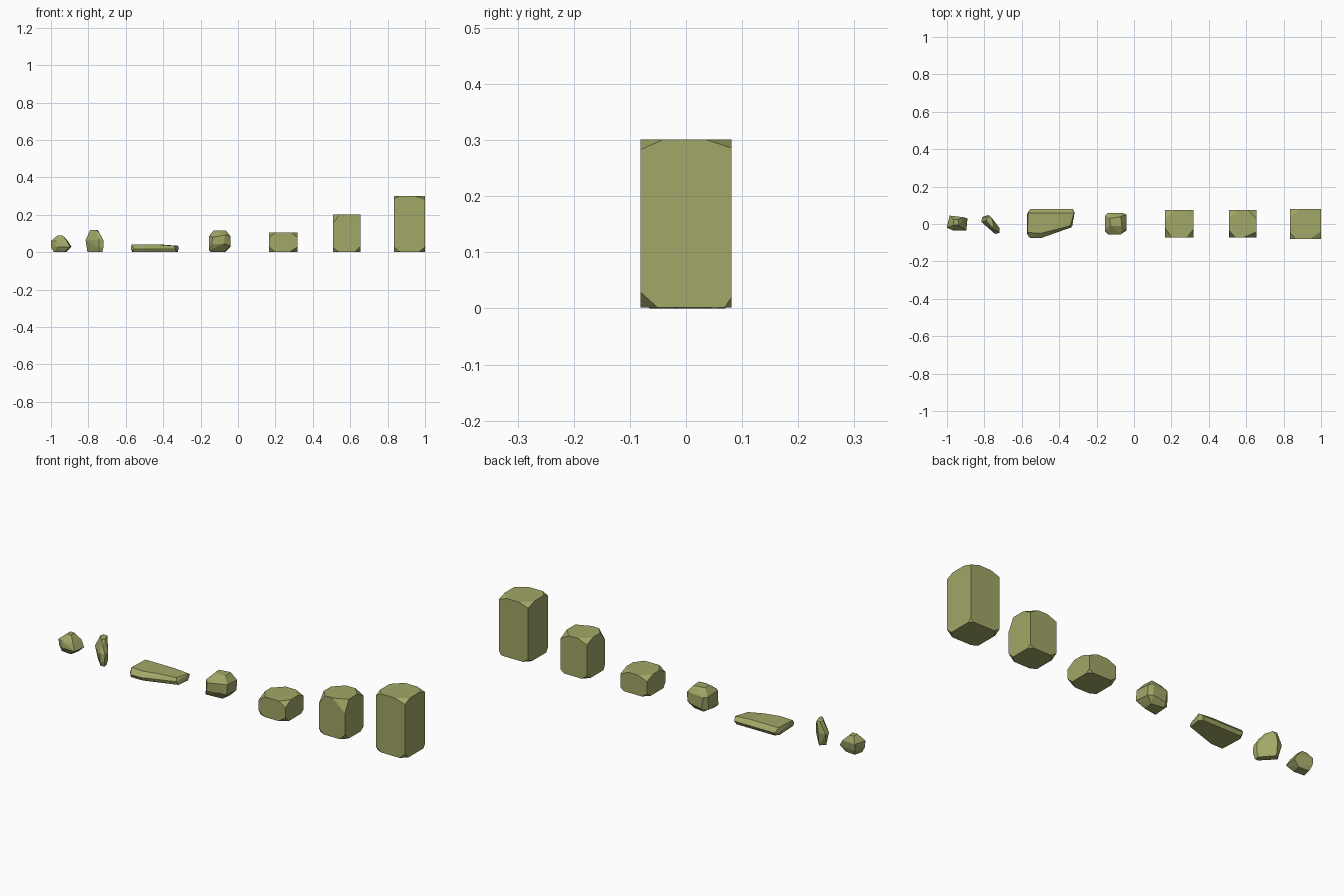
import bpy, bmesh, math

mat = bpy.data.materials.new("olive_stone")
mat.diffuse_color = (0.36, 0.385, 0.135, 1)


def hull(name, points):
    """Flat-faced convex stone around a handful of points."""
    bm = bmesh.new()
    for p in points:
        bm.verts.new(p)
    bmesh.ops.convex_hull(bm, input=bm.verts[:])
    loose = [v for v in bm.verts if not v.link_faces]
    bmesh.ops.delete(bm, geom=loose, context='VERTS')
    bmesh.ops.dissolve_limit(bm, angle_limit=math.radians(2),
                             verts=bm.verts[:], edges=bm.edges[:])
    bmesh.ops.recalc_face_normals(bm, faces=bm.faces[:])
    me = bpy.data.meshes.new(name)
    bm.to_mesh(me)
    bm.free()
    me.materials.append(mat)
    ob = bpy.data.objects.new(name, me)
    bpy.context.collection.objects.link(ob)
    return ob


def ring(z, outline):
    return [(x, y, z) for x, y in outline]


def block(name, lo, hi, cuts):
    """Box with each corner sliced off; cuts = (dx, dy, dz) per corner,
    front-left, front-right, back-left, back-right, bottom then top."""
    pts = []
    for i, cut in enumerate(cuts):
        side = (i & 1, i >> 1 & 1, i >> 2 & 1)
        corner = [hi[k] if side[k] else lo[k] for k in range(3)]
        for k in range(3):
            p = corner[:]
            p[k] += -cut[k] if side[k] else cut[k]
            pts.append(p)
    return hull(name, pts)


# Square-section blocks with chipped corners
block("low_block", (0.167, -0.072, 0.002), (0.318, 0.076, 0.105),
      [(.03, .015, .025), (.04, .03, .026), (.03, .03, .02), (.02, .02, .015),
       (.035, .05, .025), (.035, .045, .026), (.05, .05, .02), (.045, .05, .02)])
block("medium_block", (0.507, -0.072, 0.002), (0.655, 0.076, 0.202),
      [(.03, .015, .025), (.03, .03, .03), (.03, .03, .02), (.02, .02, .015),
       (.035, .04, .05), (.07, .03, .06), (.05, .05, .02), (.045, .05, .025)])
block("tall_block", (0.835, -0.081, 0.002), (1.0, 0.081, 0.301),
      [(.03, .015, .025), (.03, .03, .027), (.03, .03, .02), (.015, .012, .018),
       (.03, .035, .016), (.06, .04, .018), (.05, .05, .018), (.045, .046, .015)])

# Chunky boulder: one quad per side, corners between them
hull("boulder",
     ring(0, [(-.145, -.02), (-.075, -.015), (-.07, .035), (-.13, .045)])
     + ring(.116, [(-.125, -.01), (-.065, -.01), (-.07, .04), (-.13, .03)])
     + [(-.14, -.055, .04), (-.075, -.055, .045),
        (-.07, -.055, .092), (-.135, -.055, .08),
        (-.04, -.035, .035), (-.04, -.03, .085),
        (-.04, .05, .08), (-.04, .045, .03),
        (-.155, -.04, .01), (-.155, -.035, .085),
        (-.155, .045, .08), (-.155, .04, .015),
        (-.13, .06, .02), (-.06, .06, .03),
        (-.06, .06, .085), (-.14, .06, .08)])

# Flat slab
hull("flat_slab",
     ring(0, [(-.56, -.065), (-.495, -.065), (-.33, -.01), (-.322, .055),
              (-.335, .07), (-.55, .07), (-.565, .05)])
     + ring(.018, [(-.572, -.053), (-.556, -.075), (-.497, -.075),
                   (-.335, -.018), (-.318, .06), (-.328, .08),
                   (-.556, .08), (-.572, .053)])
     + ring(.04, [(-.57, -.045), (-.5, -.05), (-.42, -.03),
                  (-.4, .06), (-.565, .06)])
     + ring(.034, [(-.342, -.01), (-.32, .06)]))

# Thin upright stone, set diagonally
hull("upright_shard",
     ring(0, [(-.805, .018), (-.78, .04), (-.728, -.02),
              (-.726, -.042), (-.745, -.045)])
     + ring(.025, [(-.72, -.022), (-.72, -.048), (-.743, -.053)])
     + ring(.065, [(-.815, .01), (-.813, .037), (-.78, .048),
                   (-.72, -.02), (-.72, -.046), (-.743, -.053)])
     + ring(.1, [(-.795, .01), (-.775, .045), (-.74, -.035)])
     + ring(.119, [(-.79, .018), (-.785, .038), (-.762, .035),
                   (-.75, -.005), (-.757, -.02)]))

# Small pebble
hull("small_pebble",
     ring(0, [(-.985, -.015), (-.93, -.02), (-.92, .025), (-.975, .03)])
     + ring(.028, [(-1.0, -.015), (-.965, -.036), (-.897, -.036),
                   (-.89, .03), (-.985, .042)])
     + ring(.06, [(-1.0, -.02), (-.972, -.032), (-.915, -.025),
                  (-.91, .036), (-.985, .045)])
     + ring(.09, [(-.965, -.006), (-.937, -.006), (-.94, .024), (-.965, .025)]))
